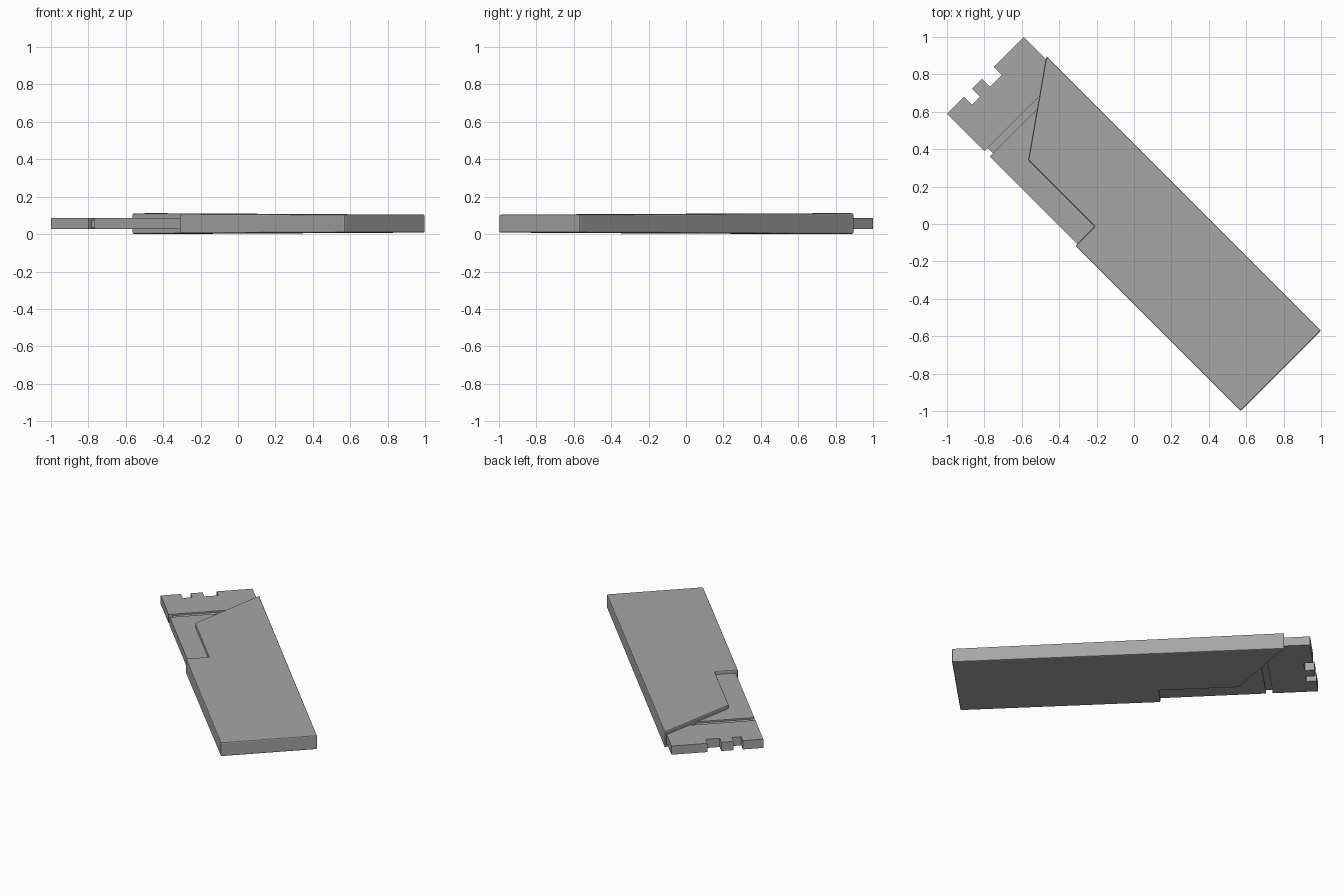
import bpy, bmesh, math
from mathutils import Matrix

cube = bpy.data.objects.get("Cube")
if cube:
    bpy.data.objects.remove(cube, do_unlink=True)

MID = 0.056                                   # height of the middle plane
TURN = Matrix.Rotation(math.radians(-45), 4, 'Z')


def material(name, value):
    mat = bpy.data.materials.new(name)
    mat.use_nodes = True
    colour = (value, value, value, 1)
    mat.diffuse_color = colour
    mat.node_tree.nodes["Principled BSDF"].inputs["Base Color"].default_value = colour
    return mat


grey = material("mid grey", 0.38)


def slab(name, outline, half, bevel=0, taper=0):
    """Extrude an outline (length, width) about the middle plane, thinning along its length."""
    bm = bmesh.new()
    base = bm.faces.new([bm.verts.new((u, v, -half)) for u, v in outline])
    top = bmesh.ops.extrude_face_region(bm, geom=[base])["geom"]
    for item in top:
        if isinstance(item, bmesh.types.BMVert):
            item.co.z = half
    start = min(u for u, v in outline)
    for vert in bm.verts:
        vert.co.z *= 1 - taper * (vert.co.x - start)
        vert.co.z += MID
    bmesh.ops.recalc_face_normals(bm, faces=bm.faces)
    bm.transform(TURN)
    mesh = bpy.data.meshes.new(name)
    bm.to_mesh(mesh)
    bm.free()
    mesh.materials.append(grey)
    obj = bpy.data.objects.new(name, mesh)
    bpy.context.collection.objects.link(obj)
    if bevel:
        mod = obj.modifiers.new("Soft edges", 'BEVEL')
        mod.width = bevel
        mod.segments = 2
        mod.limit_method = 'ANGLE'
    return obj


# Outer sleeve with a slanted mouth and a cut-away side
slab("sleeve", [(-0.965, 0.304), (-0.64, -0.158), (-0.138, -0.158),
                (-0.138, -0.304), (1.11, -0.304), (1.11, 0.304)],
     half=0.056, bevel=0.007, taper=0.07)

# Inner tongue filling the cut-away
slab("tongue", [(-0.80, -0.29), (-0.1, -0.29), (-0.1, 0.25), (-0.80, 0.25)], half=0.03)

# Thin neck that leaves a groove between tongue and head
slab("neck", [(-0.845, -0.265), (-0.79, -0.265), (-0.79, 0.25), (-0.845, 0.25)], half=0.02)

# Head with a notched end
END, NOTCH = -1.124, -1.064
slab("notched_head", [(END, -0.29), (-0.841, -0.29), (-0.841, 0.29), (END, 0.29),
                      (END, 0.064), (NOTCH, 0.064), (NOTCH, -0.025), (END, -0.025),
                      (END, -0.102), (NOTCH, -0.102), (NOTCH, -0.161), (END, -0.161)],
     half=0.03)
